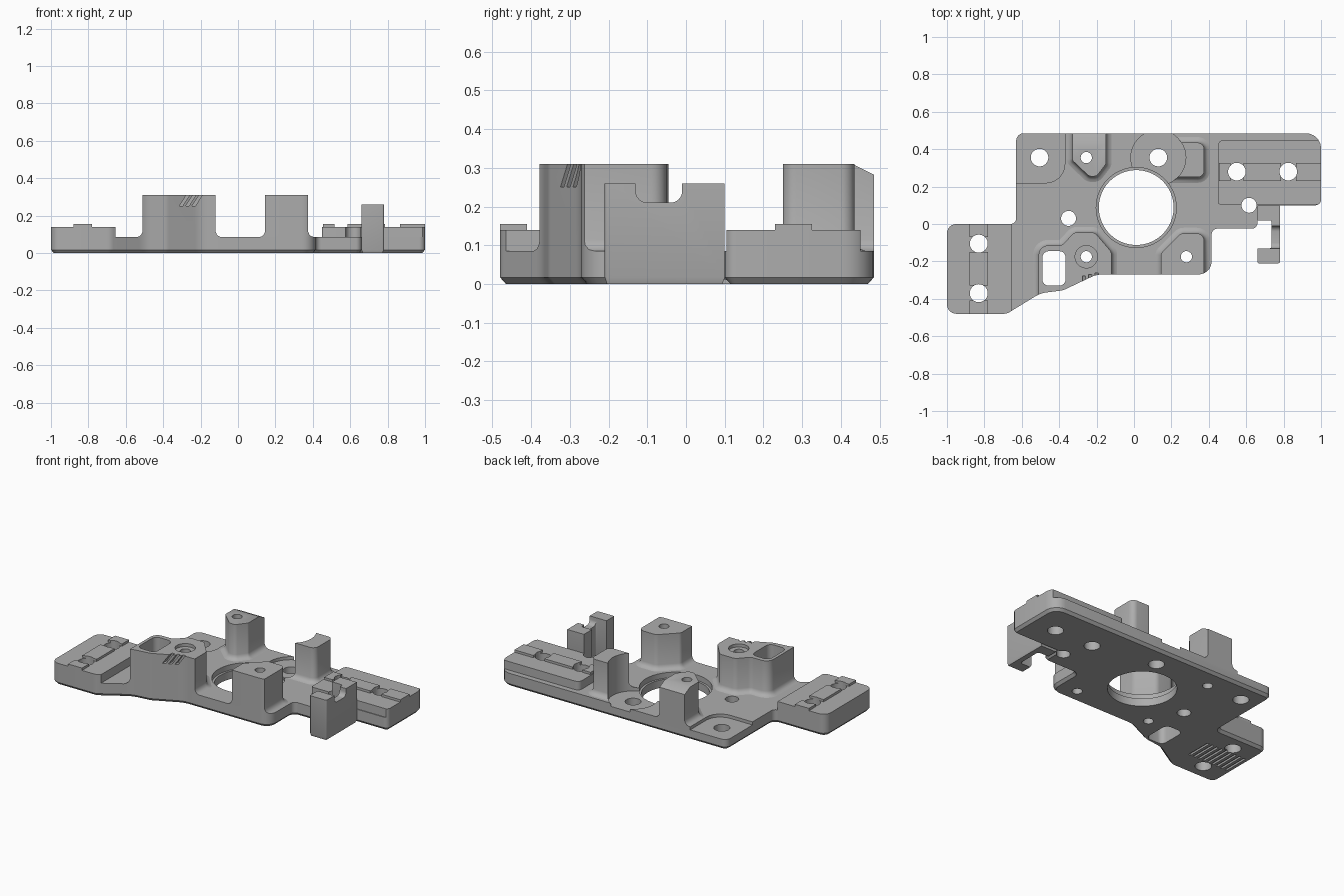
import bpy, bmesh, math
from mathutils import Vector

if "Cube" in bpy.data.objects:
    bpy.data.objects.remove(bpy.data.objects["Cube"])

grey = bpy.data.materials.new("matte_grey")
grey.use_nodes = True
grey.diffuse_color = (0.42, 0.42, 0.42, 1)
grey.node_tree.nodes["Principled BSDF"].inputs["Base Color"].default_value = grey.diffuse_color

PLATE, PAD, RIDGE, BOSS = 0.085, 0.14, 0.155, 0.31


def rounded(corners, steps=6):
    """Counter-clockwise outline from (x, y, corner radius) entries."""
    pts = []
    for i, (x, y, r) in enumerate(corners):
        p = Vector((x, y))
        if r == 0:
            pts.append(p)
            continue
        u = (Vector(corners[i - 1][:2]) - p).normalized()
        v = (Vector(corners[(i + 1) % len(corners)][:2]) - p).normalized()
        half = u.angle(v) / 2
        centre = p + (u + v).normalized() * r / math.sin(half)
        s = p + u * r / math.tan(half) - centre
        e = p + v * r / math.tan(half) - centre
        a = math.atan2(s.y, s.x)
        turn = math.atan2(s.x * e.y - s.y * e.x, s.dot(e))
        for k in range(steps + 1):
            t = a + turn * k / steps
            pts.append(centre + r * Vector((math.cos(t), math.sin(t))))
    area = sum(pts[i - 1].x * p.y - p.x * pts[i - 1].y for i, p in enumerate(pts))
    return pts if area > 0 else pts[::-1]


def rect(x0, x1, y0, y1, r=0):
    return rounded([(x0, y0, r), (x1, y0, r), (x1, y1, r), (x0, y1, r)])


def circle(x, y, r, n=40):
    return [Vector((x + r * math.cos(math.tau * k / n), y + r * math.sin(math.tau * k / n)))
            for k in range(n)]


def offset(pts, d):
    out = []
    for i, p in enumerate(pts):
        a = (p - pts[i - 1]).normalized()
        b = (pts[(i + 1) % len(pts)] - p).normalized()
        n = Vector((a.y + b.y, -a.x - b.x))
        out.append(p + n * d / (1 + a.dot(b)))
    return out


def stack(name, pts, levels, move=None):
    """Solid of one outline lofted through (height, outward offset) levels."""
    bm = bmesh.new()
    rings = [[bm.verts.new((p.x, p.y, z)) for p in offset(pts, d)] for z, d in levels]
    bm.faces.new(rings[0][::-1])
    bm.faces.new(rings[-1])
    for lo, hi in zip(rings, rings[1:]):
        for i in range(len(lo)):
            bm.faces.new((lo[i - 1], lo[i], hi[i], hi[i - 1]))
    for v in bm.verts:
        if move:
            move(v.co)
    bmesh.ops.recalc_face_normals(bm, faces=bm.faces)
    mesh = bpy.data.meshes.new(name)
    bm.to_mesh(mesh)
    bm.free()
    mesh.materials.append(grey)
    ob = bpy.data.objects.new(name, mesh)
    bpy.context.collection.objects.link(ob)
    return ob


def prism(name, pts, z0, z1, move=None):
    return stack(name, pts, [(z0, 0), (z1, 0)], move)


def boolean(ob, tool, mode):
    mod = ob.modifiers.new("cut", 'BOOLEAN')
    mod.solver, mod.operation, mod.object = 'EXACT', mode, tool
    bpy.context.view_layer.objects.active = ob
    bpy.ops.object.modifier_apply(modifier=mod.name)


# Outer shape that trims every part, with a chamfered bottom edge
envelope = stack("outline_trim", rounded([
    (-0.63, 0.485, 0.04), (1, 0.485, 0.08), (1, 0.10, 0.03), (0.66, 0.10, 0),
    (0.66, -0.025, 0.03), (0.415, -0.025, 0.03), (0.415, -0.27, 0.07),
    (-0.2, -0.27, 0.15), (-0.38, -0.355, 0.08), (-0.5, -0.37, 0.15),
    (-0.68, -0.48, 0.06), (-1, -0.48, 0.05), (-1, 0, 0.05), (-0.63, 0, 0.03)]),
    [(0, -0.015), (0.017, 0), (0.4, 0)])

parts = [prism("base_plate", rect(-1.2, 1.2, -0.7, 0.7), -0.1, PLATE)]

# Raised end pads with broken ridges
parts.append(prism("left_pad", rect(-1.2, -0.655, -0.7, 0.2), PLATE, PAD))
parts.append(prism("right_pad", rounded([
    (0.45, 0.105, 0.01), (1.2, 0.105, 0), (1.2, 0.45, 0), (0.45, 0.45, 0.03)]), PLATE, PAD))
for y0, y1 in ((-0.6, -0.41), (-0.33, -0.15), (-0.07, 0.1)):
    parts.append(prism("left_pad_ridge", rect(-0.88, -0.78, y0, y1), PAD, RIDGE))
for x0, x1 in ((0.455, 0.515), (0.585, 0.785), (0.865, 1.1)):
    parts.append(prism("right_pad_ridge", rect(x0, x1, 0.23, 0.325), PAD, RIDGE))

# Tall bosses with a filleted foot
foot = [(PLATE, 0.03), (0.09, 0.016), (0.1, 0.006), (0.115, 0), (BOSS, 0)]
bosses = {
    "front_left_boss": [
        (-0.51, -0.5, 0), (-0.12, -0.5, 0), (-0.12, -0.15, 0.04), (-0.21, -0.045, 0.04),
        (-0.32, -0.045, 0.04), (-0.385, -0.115, 0.04), (-0.51, -0.115, 0.05)],
    "front_right_boss": [
        (0.145, -0.4, 0), (0.375, -0.4, 0), (0.375, -0.05, 0.04),
        (0.25, -0.05, 0.04), (0.145, -0.155, 0.03)],
    "back_post": [
        (-0.33, 0.6, 0), (-0.33, 0.34, 0.02), (-0.24, 0.255, 0.03),
        (-0.2, 0.255, 0.03), (-0.15, 0.32, 0.02), (-0.15, 0.6, 0)],
    "curved_post": [
        (0.2, 0.25, 0), (0.375, 0.25, 0.035), (0.375, 0.435, 0.035), (0.2, 0.435, 0)],
}
for name, corners in bosses.items():
    parts.append(stack(name, rounded(corners), foot))

# Screw holes
cutters = [prism("drill", circle(x, y, r), -0.2, 0.5) for x, y, r in (
    (-0.505, 0.355, 0.047), (-0.255, 0.355, 0.03), (0.13, 0.355, 0.047), (0.55, 0.28, 0.047),
    (0.825, 0.28, 0.047), (0.615, 0.1, 0.04), (-0.35, 0.03, 0.04), (-0.83, -0.105, 0.048),
    (-0.83, -0.37, 0.048), (-0.255, -0.175, 0.03), (0.28, -0.175, 0.03))]

# Central bore with its step, slot, counterbore and shallow recesses
cutters.append(prism("bore", circle(0.012, 0.088, 0.2, 72), -0.2, 0.5))
cutters.append(prism("bore_step", circle(0.012, 0.088, 0.214, 72), 0.05, 0.5))
cutters.append(prism("slot", rect(-0.49, -0.365, -0.33, -0.145, 0.035), -0.2, 0.5))
cutters.append(prism("counterbore", circle(-0.255, -0.175, 0.06), BOSS - 0.02, 0.5))
cutters.append(prism("round_recess", circle(0.13, 0.355, 0.147, 56), 0.065, 0.5))
cutters.append(prism("corner_recess", rounded([
    (-0.8, 0.22, 0), (-0.37, 0.22, 0.1), (-0.37, 0.6, 0), (-0.8, 0.6, 0)]), 0.065, 0.5))


# Sloped back edge of the post and slanted marks on the front boss
def slope(co):
    co.z -= (co.y - 0.43) * 0.5


def slant(co):
    co.x += (co.z - 0.25) * 0.65


cutters.append(prism("post_chamfer", rect(-0.4, -0.1, 0.43, 0.6), BOSS, 0.5, slope))
for i in range(3):
    x = -0.315 + i * 0.034
    cutters.append(prism("mark", rect(x, x + 0.018, -0.45, -0.262 - 0.008 * (2 - i)),
                         0.25, 0.4, slant))

# Grip grooves under the left pad
for i in range(9):
    x = -0.965 + i * 0.034
    cutters.append(prism("groove", rect(x, x + 0.015, -0.32, -0.15), -0.1, 0.012))

for part in parts:
    boolean(part, envelope, 'INTERSECT')
    for cutter in cutters:
        boolean(part, cutter, 'DIFFERENCE')

# Side bracket with a rounded notch in its top
bracket = stack("side_bracket", rounded([
    (0.66, -0.21, 0.008), (0.78, -0.21, 0.008), (0.78, 0.10, 0), (0.66, 0.10, 0), (0.66, 0.02, 0),
    (0.735, 0.02, 0.01), (0.735, -0.13, 0.01), (0.66, -0.13, 0)]),
    [(0, -0.006), (0.017, 0), (0.26, 0)])


def stand_up(co):
    co.xyz = co.z, co.x, co.y


notch = prism("notch", rounded([(-0.13, 0.21, 0.03), (-0.01, 0.21, 0.03),
                                (-0.01, 0.4, 0), (-0.13, 0.4, 0)]), 0.5, 0.9, stand_up)
boolean(bracket, notch, 'DIFFERENCE')
parts.append(bracket)

# Remove helpers and smooth the rounded surfaces
for tool in cutters + [envelope, notch]:
    bpy.data.objects.remove(tool)
bpy.ops.object.select_all(action='DESELECT')
for part in parts:
    part.select_set(True)
bpy.context.view_layer.objects.active = parts[0]
bpy.ops.object.shade_smooth_by_angle(angle=math.radians(30))
